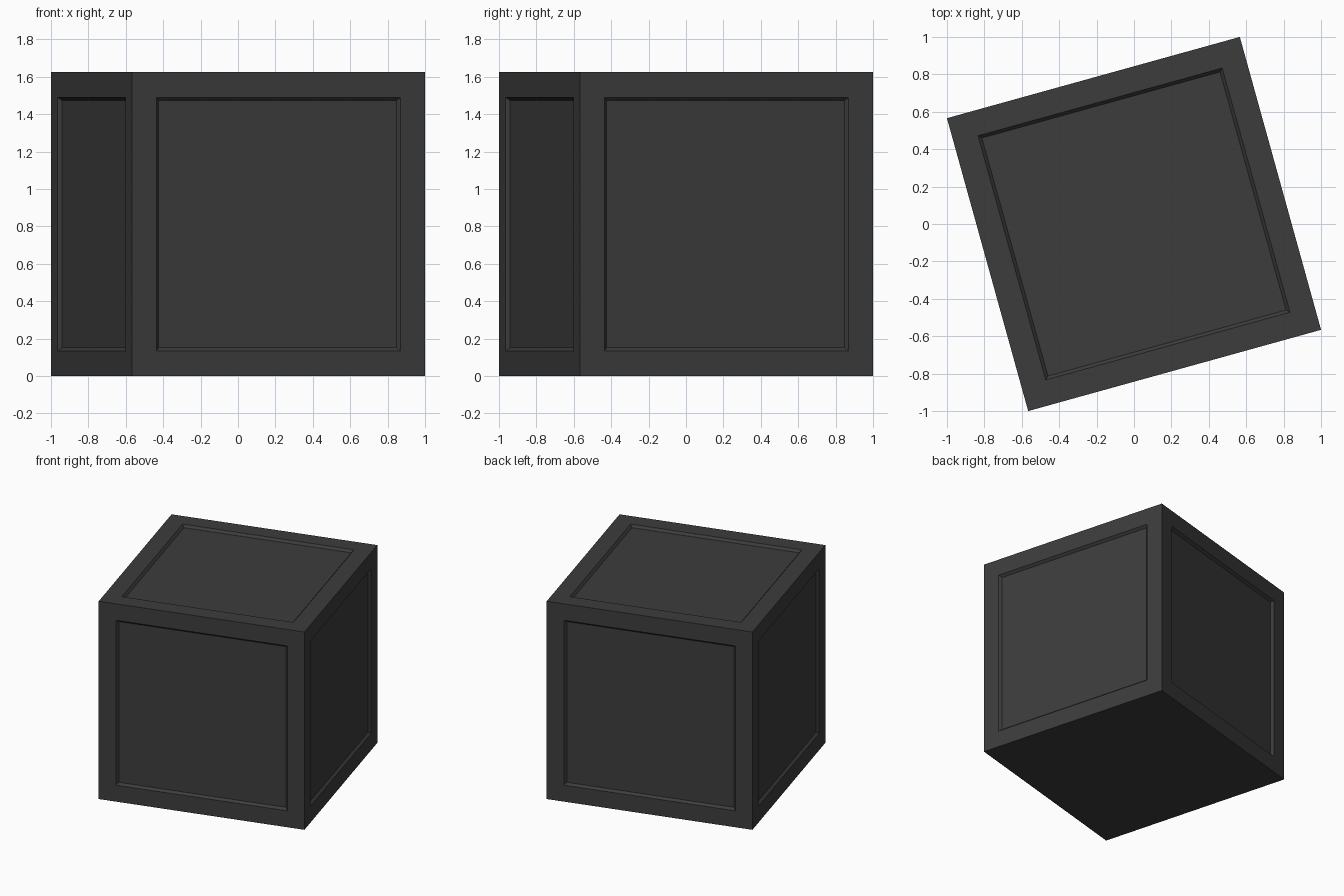
import bpy
import bmesh
import math
from mathutils import Matrix

SIDE = 1.625      # edge length of the block
BORDER = 0.135    # width of the frame around each panel
SLOPE = 0.017     # run of the sloped recess wall
DEPTH = 0.02      # depth of the recess
TURN = math.radians(15.5)

default = bpy.data.objects.get("Cube")
if default:
    bpy.data.objects.remove(default, do_unlink=True)


def make_material(name, color):
    mat = bpy.data.materials.new(name)
    mat.use_nodes = True
    mat.diffuse_color = color
    mat.node_tree.nodes["Principled BSDF"].inputs["Base Color"].default_value = color
    return mat


# Solid block, turned about z and standing on the ground
bm = bmesh.new()
placement = Matrix.Translation((0, 0, SIDE / 2)) @ Matrix.Rotation(TURN, 4, "Z")
bmesh.ops.create_cube(bm, size=SIDE, matrix=placement)
bm.normal_update()

# Recessed panels on the top and the four sides; the bottom stays flat
panels = [f for f in bm.faces if f.normal.z > -0.5]
bmesh.ops.inset_individual(bm, faces=panels, thickness=BORDER, use_even_offset=True)
bmesh.ops.inset_individual(bm, faces=panels, thickness=SLOPE, use_even_offset=True)
bm.normal_update()
for panel in panels:
    bmesh.ops.translate(bm, verts=panel.verts, vec=panel.normal * -DEPTH)
bm.normal_update()

mesh = bpy.data.meshes.new("panelled_block")
bm.to_mesh(mesh)
bm.free()
mesh.materials.append(make_material("charcoal", (0.045, 0.045, 0.045, 1)))
block = bpy.data.objects.new("panelled_block", mesh)
bpy.context.collection.objects.link(block)
